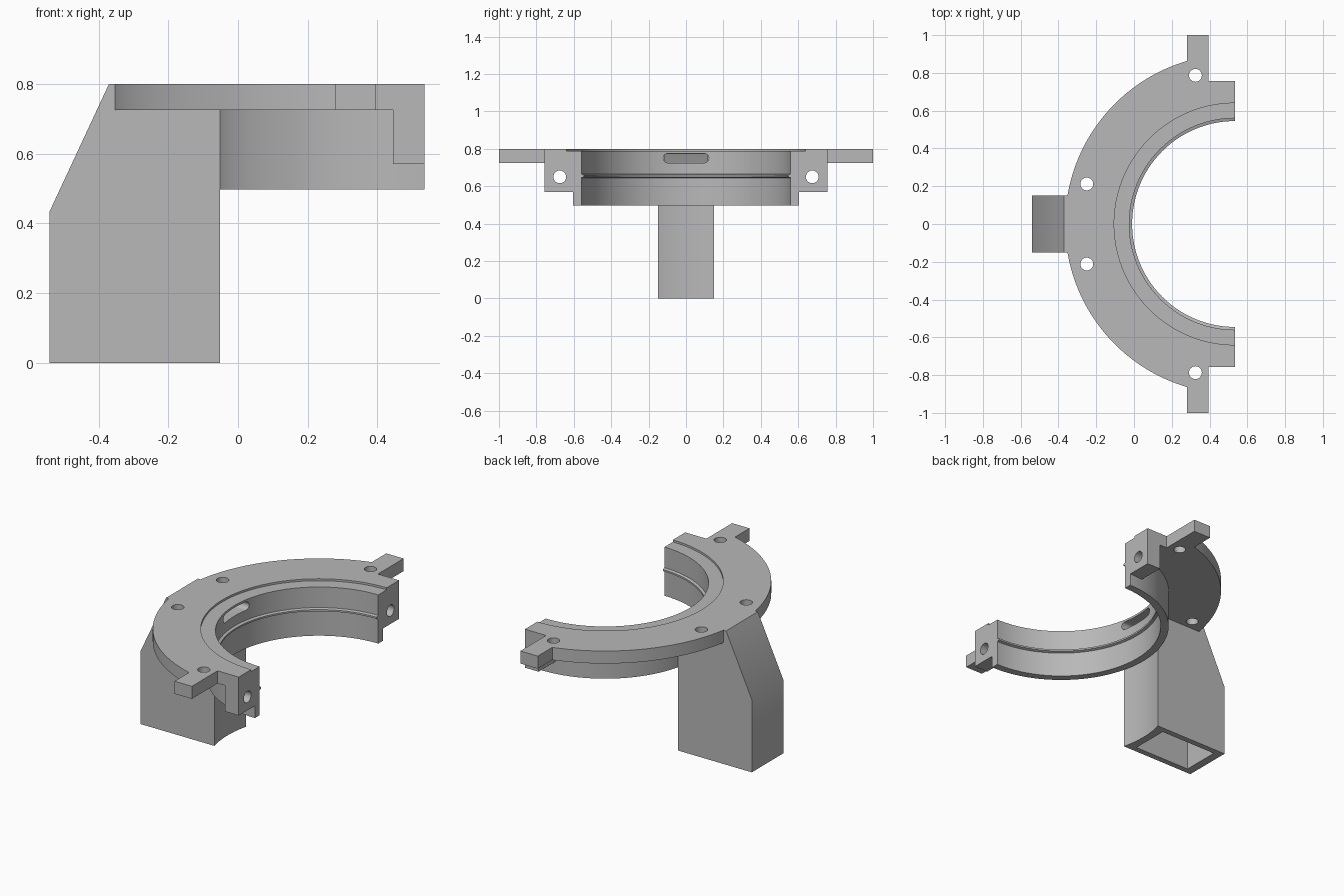
import bpy, bmesh
from math import sin, cos, pi, acos, sqrt
from mathutils import Vector

if "Cube" in bpy.data.objects:
    bpy.data.objects.remove(bpy.data.objects["Cube"])

CX = 0.535            # ring axis, also the split plane
TOP, FLANGE, BASE = 0.8, 0.725, 0.497
R_FLANGE, R_WALL, R_BORE, R_RIB, R_STEP = 0.9, 0.605, 0.56, 0.545, 0.64


def make_object(name, bm):
    bmesh.ops.recalc_face_normals(bm, faces=bm.faces)
    mesh = bpy.data.meshes.new(name)
    bm.to_mesh(mesh)
    bm.free()
    obj = bpy.data.objects.new(name, mesh)
    bpy.context.collection.objects.link(obj)
    return obj


def prism(name, points, axis, lo, hi):
    """Extrude a 2D outline along x, y or z."""
    place = {"x": lambda a, b: (lo, a, b),
             "y": lambda a, b: (a, lo, b),
             "z": lambda a, b: (a, b, lo)}[axis]
    bm = bmesh.new()
    face = bm.faces.new([bm.verts.new(place(a, b)) for a, b in points])
    result = bmesh.ops.extrude_face_region(bm, geom=[face])
    move = Vector([hi - lo if axis == k else 0 for k in "xyz"])
    verts = [v for v in result["geom"] if isinstance(v, bmesh.types.BMVert)]
    bmesh.ops.translate(bm, verts=verts, vec=move)
    return make_object(name, bm)


def arc(cx, cy, r, start, end, steps):
    return [(cx + r * cos(start + (end - start) * i / steps),
             cy + r * sin(start + (end - start) * i / steps))
            for i in range(steps + 1)]


def circle(cx, cy, r, steps=32):
    return arc(cx, cy, r, 0, 2 * pi, steps)[:-1]


def rect(a0, a1, b0, b1):
    return [(a0, b0), (a1, b0), (a1, b1), (a0, b1)]


def lathe(name, profile, steps):
    """Revolve a closed (radius, z) profile around the ring axis."""
    bm = bmesh.new()
    verts = [bm.verts.new((CX + r, 0, z)) for r, z in profile]
    edges = [bm.edges.new(pair) for pair in zip(verts, verts[1:])]
    bmesh.ops.spin(bm, geom=verts + edges, cent=(CX, 0, 0), axis=(0, 0, 1),
                   angle=2 * pi, steps=steps)
    bmesh.ops.remove_doubles(bm, verts=bm.verts, dist=1e-5)
    return make_object(name, bm)


def combine(target, other, operation):
    mod = target.modifiers.new(operation, "BOOLEAN")
    mod.operation, mod.solver, mod.object = operation, "EXACT", other
    bpy.context.view_layer.objects.active = target
    bpy.ops.object.modifier_apply(modifier=mod.name)
    bpy.data.objects.remove(other)


# Flange plate outline with side tabs and squared ends
tab_in, tab_out, end_y = 0.28, 0.395, 0.757
tab_angle = acos((tab_in - CX) / R_FLANGE)
corner = [(CX, end_y), (tab_out, end_y), (tab_out, 1), (tab_in, 1)]
outline = corner + arc(CX, 0, R_FLANGE, tab_angle, 2 * pi - tab_angle, 96)
outline += [(x, -y) for x, y in reversed(corner)]
body = prism("split_ring_bracket", outline, "z", FLANGE, TOP)

# Hollow duct leg, shaped to the ring wall
leg = prism("duct_leg", [(-0.54, 0), (-0.54, 0.435), (-0.37, TOP),
                         (0.1, TOP), (0.1, 0)], "y", -0.15, 0.15)
combine(leg, prism("leg_cut", circle(CX, 0, R_WALL, 192), "z", -0.1, BASE), "DIFFERENCE")
combine(body, leg, "UNION")

# Ring wall and clamp ears
wall = prism("ring_wall", arc(CX, 0, R_WALL, pi / 2, 1.5 * pi, 96), "z", BASE, 0.75)
combine(body, wall, "UNION")
for s in (-1, 1):
    ear = prism("clamp_ear", rect(0.445, CX, s * 0.57, s * end_y), "z", 0.57, 0.76)
    combine(body, ear, "UNION")

# Bore with an inner rib and a shallow top step
bore = lathe("bore", [(-CX + CX, 0.4), (R_BORE, 0.4), (R_BORE, 0.645), (R_RIB, 0.65),
                      (R_RIB, 0.66), (R_BORE, 0.665), (R_BORE, 0.788),
                      (R_STEP, 0.788), (R_STEP, 0.9), (0, 0.9)], 192)
combine(body, bore, "DIFFERENCE")

# Duct cavity and the slot that opens into the bore
cavity = prism("cavity", [(-0.49, -0.1), (-0.49, 0.425), (-0.33, 0.772),
                          (-0.115, 0.772), (-0.115, -0.1)], "y", -0.115, 0.115)
combine(body, cavity, "DIFFERENCE")
slot_outline = (arc(0.097, 0.75, 0.025, -pi / 2, pi / 2, 12)
                + arc(-0.097, 0.75, 0.025, pi / 2, 1.5 * pi, 12))
combine(body, prism("slot", slot_outline, "x", -0.2, 0.2), "DIFFERENCE")

# Screw holes
for s in (-1, 1):
    for x, y in ((0.325, 0.787), (-0.25, 0.212)):
        combine(body, prism("hole", circle(x, s * y, 0.034), "z", 0.6, 0.9), "DIFFERENCE")
    combine(body, prism("hole", circle(s * 0.675, 0.65, 0.034), "x", 0.4, 0.6), "DIFFERENCE")

# Single grey finish
grey = bpy.data.materials.new("plain_grey")
grey.use_nodes = True
colour = (0.48, 0.48, 0.48, 1)
grey.diffuse_color = colour
grey.node_tree.nodes["Principled BSDF"].inputs["Base Color"].default_value = colour
body.data.materials.clear()
body.data.materials.append(grey)
for p in body.data.polygons:
    p.material_index = 0

bpy.ops.object.select_all(action="DESELECT")
body.select_set(True)
bpy.context.view_layer.objects.active = body
bpy.ops.object.shade_smooth_by_angle(angle=pi / 6)
